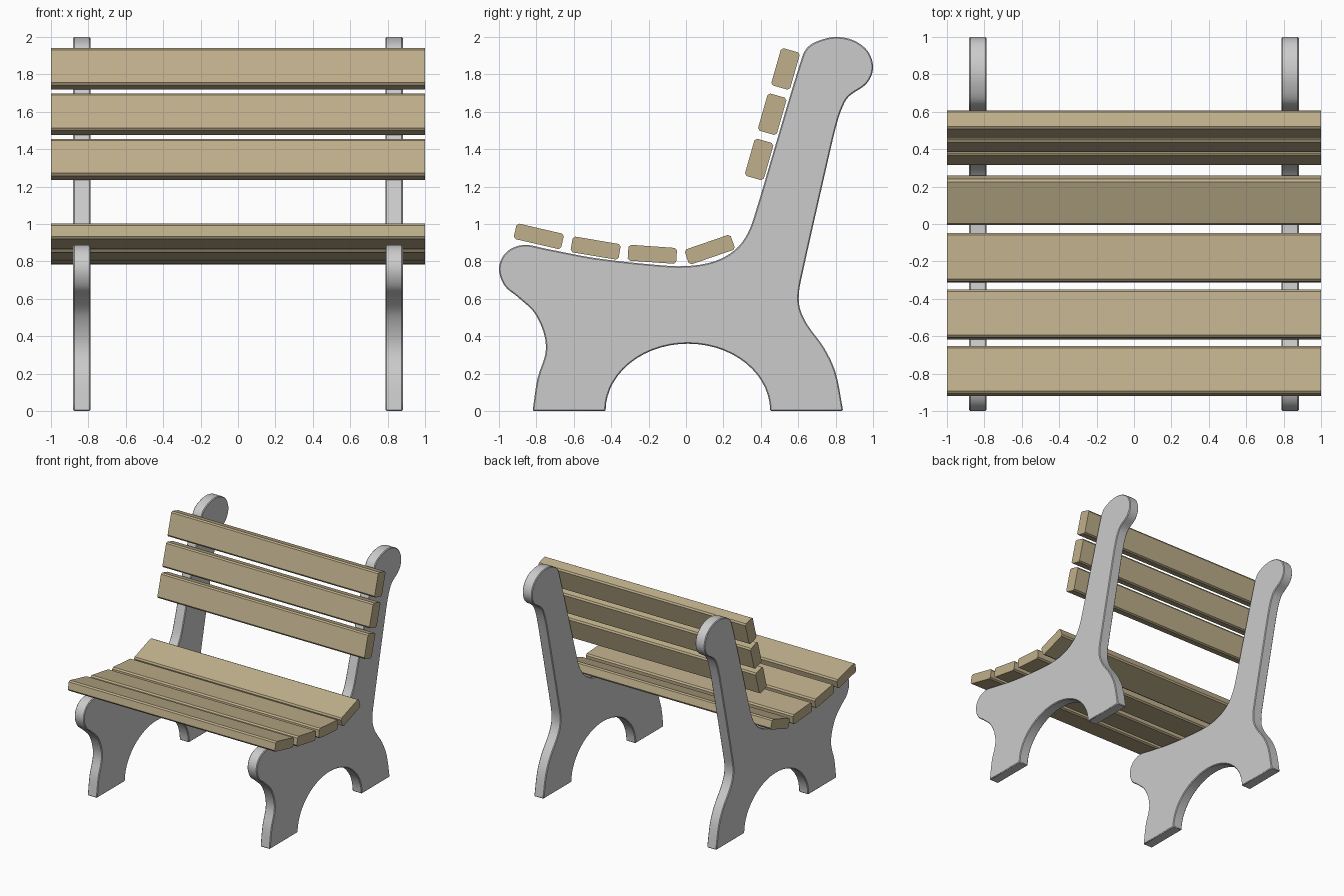
import bpy, bmesh, math
from mathutils import Vector
from mathutils.geometry import interpolate_bezier

if "Cube" in bpy.data.objects:
    bpy.data.objects.remove(bpy.data.objects["Cube"])

wood = bpy.data.materials.new("wood")
wood.diffuse_color = (0.52, 0.43, 0.26, 1)
wood.use_nodes = True
wood.node_tree.nodes["Principled BSDF"].inputs["Base Color"].default_value = wood.diffuse_color


def extrude_profile(name, pts, x0, x1, bevel, limit):
    """Extrude a (y, z) outline along x and round its rim."""
    bm = bmesh.new()
    face = bm.faces.new([bm.verts.new((x0, y, z)) for y, z in pts])
    side = bmesh.ops.extrude_face_region(bm, geom=[face])["geom"]
    bmesh.ops.translate(bm, vec=(x1 - x0, 0, 0),
                        verts=[v for v in side if isinstance(v, bmesh.types.BMVert)])
    bmesh.ops.recalc_face_normals(bm, faces=bm.faces)
    mesh = bpy.data.meshes.new(name)
    bm.to_mesh(mesh)
    bm.free()
    ob = bpy.data.objects.new(name, mesh)
    bpy.context.collection.objects.link(ob)
    if bevel:
        mod = ob.modifiers.new("rim", 'BEVEL')
        mod.width, mod.segments = bevel, 1
        mod.limit_method, mod.angle_limit = 'ANGLE', math.radians(limit)
    return ob


def spline(knots, per=4):
    """Smooth curve through knots, tangents taken from the neighbours."""
    k = [Vector((y, z, 0)) for y, z in knots]
    n = len(k)
    tan = [(k[min(i + 1, n - 1)] - k[max(i - 1, 0)]).normalized() for i in range(n)]
    out = []
    for i in range(n - 1):
        d = (k[i + 1] - k[i]).length / 3
        out += interpolate_bezier(k[i], k[i] + tan[i] * d, k[i + 1] - tan[i + 1] * d, k[i + 1], per + 1)[:-1]
    return [(p.x, p.y) for p in out + [k[-1]]]


# Cast side frame: front edge, seat hollow, back post, rear leg, arch
front_to_back = [(-.82, 0), (-.795, .17), (-.748, .34), (-.80, .51), (-.90, .61),
                 (-.97, .67), (-1, .765), (-.96, .85), (-.87, .888), (-.75, .868),
                 (-.5, .82), (-.2, .785), (0, .775), (.15, .80), (.26, .86), (.33, .95),
                 (.38, 1.09), (.46, 1.36), (.62, 1.89), (.65, 1.945), (.71, 1.98),
                 (.80, 2), (.90, 1.98), (.975, 1.92), (1, 1.83), (.965, 1.75), (.88, 1.69),
                 (.848, 1.65), (.81, 1.55), (.75, 1.30), (.615, .70), (.603, .62),
                 (.61, .545), (.65, .46), (.74, .335), (.80, .205), (.84, 0)]
arch = [(.01 + .44 * math.cos(a), .36 * math.sin(a))
        for a in (math.pi * i / 28 for i in range(29))]
outline = spline(front_to_back) + arch
for side, x in (("left", -.835), ("right", .835)):
    frame = extrude_profile(side + "_side_frame", outline, x - .046, x + .046, .006, 50)
    bpy.ops.object.select_all(action='DESELECT')
    frame.select_set(True)
    bpy.context.view_layer.objects.active = frame
    bpy.ops.object.shade_smooth_by_angle(angle=math.radians(30))


def slat(name, y, z, w, t, deg, c=.012):
    """Full width board with chamfered long edges."""
    a, b = w / 2, t / 2
    quad = [(a, b - c), (a - c, b), (c - a, b), (-a, b - c),
            (-a, c - b), (c - a, -b), (a - c, -b), (a, c - b)]
    s, k = math.sin(math.radians(deg)), math.cos(math.radians(deg))
    ob = extrude_profile(name, [(y + u * k - v * s, z + u * s + v * k) for u, v in quad],
                         -1, 1, 0, 0)
    ob.data.materials.append(wood)


# Seat boards follow the hollow, back boards lean on the posts
for i, (y, z, deg) in enumerate([(-.787, .934, -13), (-.483, .871, -9.5),
                                 (-.18, .838, -4), (.127, .863, 19)]):
    slat(f"seat_slat_{i + 1}", y, z, .26, .085, deg)
for i, (y, z) in enumerate([(.391, 1.345), (.461, 1.587), (.532, 1.829)]):
    slat(f"back_slat_{i + 1}", y, z, .207, .105, 74)
